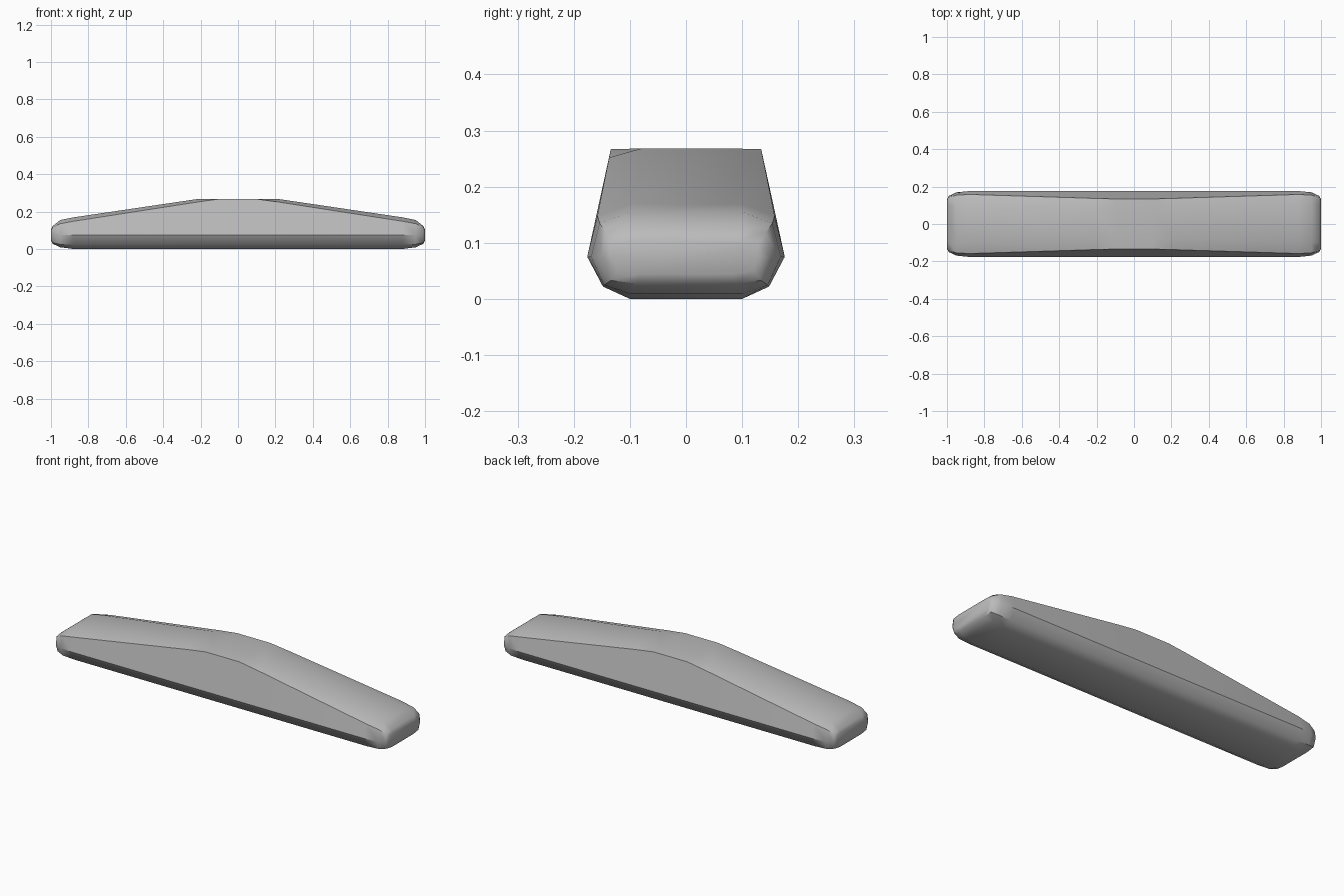
import bpy, bmesh, math

cube = bpy.data.objects.get("Cube")
if cube:
    bpy.data.objects.remove(cube)

grey = bpy.data.materials.new("plain grey")
grey.use_nodes = True
colour = (0.5, 0.5, 0.5, 1)
grey.diffuse_color = colour
grey.node_tree.nodes["Principled BSDF"].inputs["Base Color"].default_value = colour

# Half cross-sections from the base up to the crown: x, then (y, z) points
sections = [
    (0.10, [(0.10, 0), (0.148, 0.022), (0.176, 0.075), (0.134, 0.267), (0.08, 0.268)]),
    (0.21, [(0.10, 0), (0.148, 0.022), (0.176, 0.075), (0.137, 0.252), (0.08, 0.268)]),
    (0.88, [(0.10, 0), (0.148, 0.022), (0.176, 0.075), (0.158, 0.148), (0.10, 0.169)]),
    (0.95, [(0.10, 0.009), (0.146, 0.025), (0.169, 0.075), (0.154, 0.135), (0.10, 0.155)]),
    (0.99, [(0.09, 0.027), (0.134, 0.033), (0.15, 0.075), (0.142, 0.117), (0.10, 0.123)]),
    (1.00, [(0.08, 0.045), (0.12, 0.050), (0.133, 0.075), (0.128, 0.100), (0.09, 0.104)]),
]

# Loft the body through the mirrored sections
bm = bmesh.new()
stations = [(-x, half) for x, half in reversed(sections)] + sections
rings = []
for x, half in stations:
    outline = half + [(-y, z) for y, z in reversed(half)]
    rings.append([bm.verts.new((x, y, z)) for y, z in outline])
for a, b in zip(rings, rings[1:]):
    for i in range(len(a)):
        j = (i + 1) % len(a)
        bm.faces.new((a[i], a[j], b[j], b[i]))
bm.faces.new(rings[0])
bm.faces.new(rings[-1])
bmesh.ops.recalc_face_normals(bm, faces=bm.faces)

mesh = bpy.data.meshes.new("tapered_body")
bm.to_mesh(mesh)
bm.free()
mesh.materials.append(grey)
body = bpy.data.objects.new("tapered_body", mesh)
bpy.context.collection.objects.link(body)

# Smooth the soft bevels, keep the main creases sharp
bpy.ops.object.select_all(action="DESELECT")
body.select_set(True)
bpy.context.view_layer.objects.active = body
bpy.ops.object.shade_smooth_by_angle(angle=math.radians(40))
